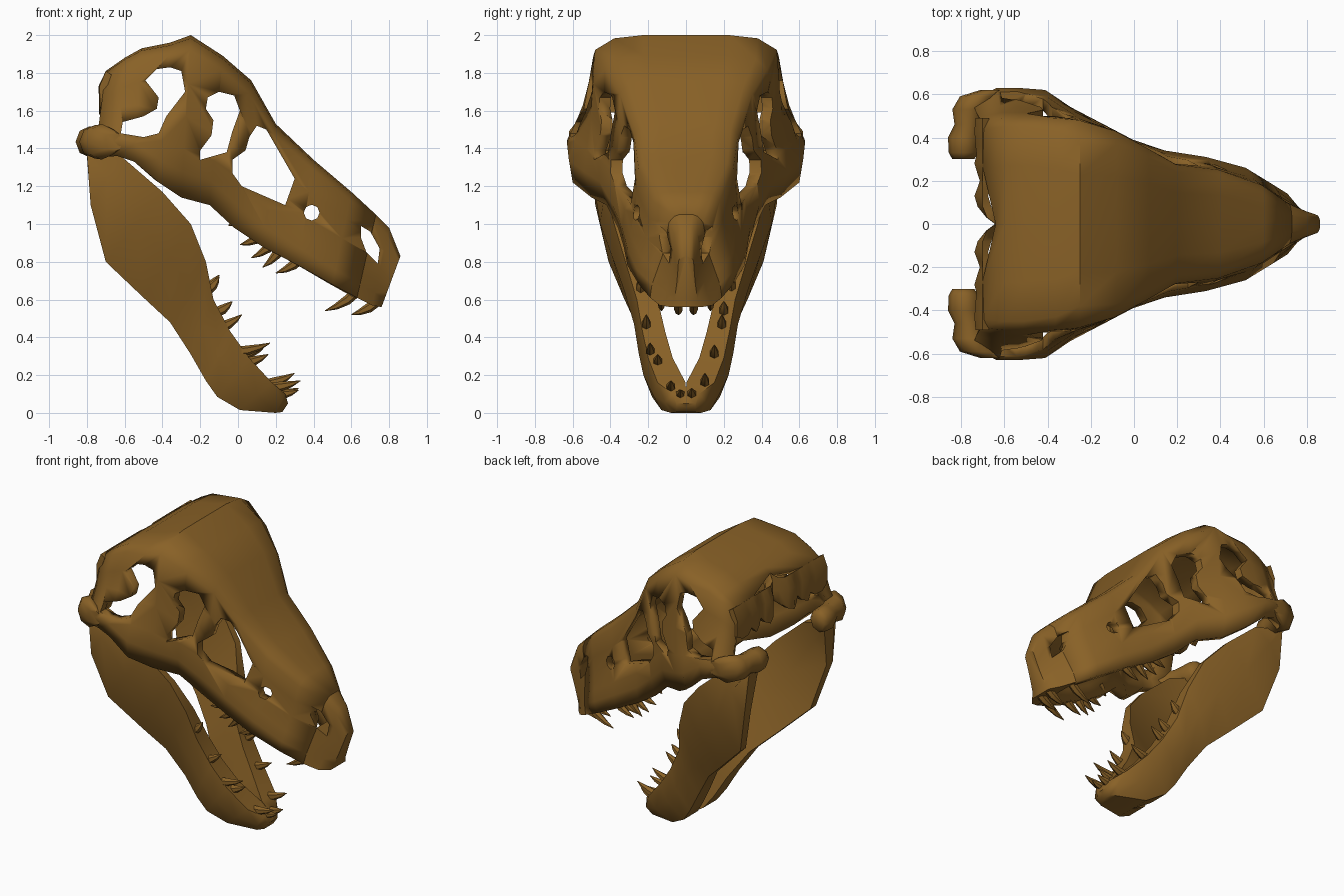
import bpy, bmesh, math
from mathutils import Vector

if "Cube" in bpy.data.objects:
    bpy.data.objects.remove(bpy.data.objects["Cube"])

bone = bpy.data.materials.new("bone")
bone.diffuse_color = (0.25, 0.12, 0.02, 1)
bone.use_nodes = True
bone.node_tree.nodes["Principled BSDF"].inputs["Base Color"].default_value = bone.diffuse_color


def make(name, bm, angle=50):
    me = bpy.data.meshes.new(name)
    bm.to_mesh(me)
    bm.free()
    ob = bpy.data.objects.new(name, me)
    bpy.context.collection.objects.link(ob)
    me.materials.append(bone)
    bpy.ops.object.select_all(action='DESELECT')
    bpy.context.view_layer.objects.active = ob
    ob.select_set(True)
    bpy.ops.object.shade_smooth_by_angle(angle=math.radians(angle))
    return ob


def loft(bm, rings, closed=True):
    """Skin a list of rings; closed rings are capped at both ends."""
    vs = [[bm.verts.new(p) for p in r] for r in rings]
    n = len(vs[0])
    faces = []
    for a, b in zip(vs, vs[1:]):
        for i in range(n if closed else n - 1):
            j = (i + 1) % n
            faces.append(bm.faces.new((a[i], a[j], b[j], b[i])))
    if closed:
        faces += [bm.faces.new(vs[0]), bm.faces.new(vs[-1])]
        bmesh.ops.recalc_face_normals(bm, faces=faces)
    return faces


def mirror_y(ob):
    m = ob.modifiers.new("mirror", 'MIRROR')
    m.use_axis = (False, True, False)
    m.use_mirror_merge = False


# Skull stations, back to nose: top x,z, bottom x,z, half widths roof, upper, cheek, bottom
STATIONS = [
    (-.70, 1.81, -.76, 1.35, .44, .48, .57, .55),
    (-.60, 1.88, -.64, 1.36, .45, .49, .63, .60),
    (-.51, 1.93, -.55, 1.33, .45, .49, .63, .61),
    (-.36, 1.96, -.42, 1.22, .43, .49, .62, .60),
    (-.25, 2.00, -.30, 1.14, .38, .48, .54, .50),
    (-.08, 1.89, -.15, 1.10, .37, .43, .46, .42),
    (.07, 1.76, -.02, .98, .31, .35, .39, .36),
    (.20, 1.53, .13, .88, .24, .275, .34, .33),
    (.40, 1.34, .32, .78, .22, .25, .31, .31),
    (.60, 1.17, .50, .68, .14, .18, .26, .25),
    (.73, 1.05, .63, .61, .06, .09, .18, .19),
    (.80, .98, .71, .57, .04, .06, .11, .14),
    (.86, .83, .76, .56, .025, .04, .06, .08)]


def section(s):
    top, bot = Vector((s[0], 0, s[1])), Vector((s[2], 0, s[3]))
    wr, wu, wm, wb = s[4:]
    half = []
    for t, w in ((0, wr * .6), (.02, wr), (.09, wu), (.3, wu * .82 + wm * .18),
                 (.5, wu * .6 + wm * .4), (.7, wu * .25 + wm * .75), (.84, wm), (1, wb)):
        p = top.lerp(bot, t)
        half.append(Vector((p.x, w, p.z)))
    left = [Vector((p.x, -p.y, p.z)) for p in reversed(half)]
    return left + [top] + half


# Hollow skull shell
bm = bmesh.new()
rings = [section(s) for s in STATIONS]
rings[0][len(rings[0]) // 2] = Vector((-.64, 0, 1.85))
loft(bm, rings[:11], closed=False)
bm.normal_update()
if sum(f.normal.z * f.calc_area() for f in bm.faces) < 0:
    bmesh.ops.reverse_faces(bm, faces=bm.faces)
skull = make("skull", bm)
sol = skull.modifiers.new("thickness", 'SOLIDIFY')
sol.thickness = .055
sol.offset = -1

# Solid nose tip
bm = bmesh.new()
loft(bm, rings[10:])
nose = make("nose_tip", bm)

# Side openings: temple, eye, snout window, small hole, nostril
HOLES = {
    "temple": [(-.49, 1.76), (-.43, 1.82), (-.36, 1.83), (-.30, 1.81), (-.28, 1.70), (-.38, 1.57),
               (-.42, 1.48), (-.50, 1.46), (-.62, 1.48), (-.61, 1.54), (-.50, 1.57), (-.43, 1.61), (-.42, 1.67)],
    "eye": [(-.16, 1.67), (-.10, 1.70), (-.02, 1.68), (.01, 1.60), (-.03, 1.49), (-.06, 1.38),
            (-.20, 1.34), (-.20, 1.39), (-.14, 1.47), (-.13, 1.55), (-.17, 1.61)],
    "window": [(.10, 1.52), (.15, 1.50), (.30, 1.24), (.25, 1.10), (.02, 1.20), (-.03, 1.27),
               (-.03, 1.34), (.04, 1.39), (.06, 1.46)],
    "small": [(.39 + .042 * math.cos(a * math.pi / 4), 1.06 + .042 * math.sin(a * math.pi / 4)) for a in range(8)],
    "nostril": [(.65, .99), (.70, .96), (.75, .87), (.74, .79), (.68, .85), (.65, .93)]}
for key, pts in HOLES.items():
    bm = bmesh.new()
    loft(bm, [[(x, y, z) for x, z in pts] for y in (-1, 1)])
    cutter = make(key + "_cutter", bm)
    cutter.hide_render = True
    cutter.hide_set(True)
    for target in ([skull, nose] if key == "nostril" else [skull]):
        b = target.modifiers.new(key, 'BOOLEAN')
        b.operation = 'DIFFERENCE'
        b.solver = 'EXACT'
        b.object = cutter

# Back of the skull, curving down to a scalloped lower edge
edge = [(0, -.64, 1.72), (.03, -.68, 1.65), (.08, -.72, 1.60), (.13, -.735, 1.58), (.17, -.72, 1.60),
        (.20, -.71, 1.64), (.23, -.72, 1.60), (.28, -.735, 1.58), (.32, -.725, 1.62), (.36, -.73, 1.59),
        (.43, -.735, 1.59), (.49, -.73, 1.62)]
edge = [(-y, x, z) for y, x, z in edge[:0:-1]] + edge
bm = bmesh.new()
loft(bm, [[(x, y, z), (x - .003, y, 1.73), (max(x, -.70), y, 1.81 + max(0, .04 - abs(y))),
           (x + .06, y, 1.79), (x + .035, y, 1.72), (x + .03, y, z)] for y, x, z in edge])
make("skull_back", bm, 60)

# Jaw hinge lumps
bm = bmesh.new()
loft(bm, [[(cx + r * math.cos(a * math.pi / 4), y, 1.435 + 1.1 * r * math.sin(a * math.pi / 4)) for a in range(8)]
          for y, cx, r in ((.30, -.79, .05), (.33, -.785, .072), (.40, -.785, .075), (.46, -.765, .065),
                           (.53, -.76, .08), (.59, -.72, .085), (.62, -.66, .05))])
mirror_y(make("jaw_hinge", bm, 65))

# Lower jaw stations: top x,z, bottom x,z, outer width top, bottom, thickness
JAW = [(-.80, 1.41, -.80, 1.36, .46, .46, .10), (-.62, 1.36, -.78, 1.10, .46, .48, .07),
       (-.40, 1.17, -.70, .80, .45, .41, .06), (-.25, 1.00, -.50, .61, .40, .33, .07),
       (-.17, .80, -.36, .48, .34, .27, .10), (-.13, .60, -.25, .31, .28, .22, .13),
       (-.04, .43, -.17, .17, .25, .20, .14), (.06, .29, -.11, .085, .22, .18, .15),
       (.18, .16, .01, .015, .17, .13, .168), (.25, .10, .20, .0, .09, .08, .09),
       (.265, .05, .235, .005, .05, .05, .05)]
bm = bmesh.new()
rings = []
for tx, tz, bx, bz, yt, yb, th in JAW:
    mx, mz = tx * .55 + bx * .45, tz * .55 + bz * .45
    ym = (yt + yb) / 2
    it, ib = yt - th, max(yb - th, 0)
    rings.append([(tx, it, tz), (tx, yt - .02 * (th > .05), tz), (mx, ym + .025 * (th > .05), mz),
                  (bx, yb, bz), (bx, ib, bz), (mx, (it + ib) / 2, mz)])
loft(bm, rings)
mirror_y(make("lower_jaw", bm))


def tooth(bm, bx, bz, tx, tz, y, bend):
    base, tip = Vector((bx, y, bz)), Vector((tx, y, tz))
    d = tip - base
    base -= d * .15
    n = Vector((-d.z, 0, d.x))
    mid = (base + tip) / 2 + n * bend
    u = n.normalized()
    rings = []
    for t, r in ((0, .026), (.35, .026), (.7, .016), (1, .002)):
        c = base.lerp(mid, t).lerp(mid.lerp(tip, t), t)
        rings.append([c + r * (u * math.cos(a * math.pi / 3) + Vector((0, 1, 0)) * math.sin(a * math.pi / 3))
                      for a in range(6)])
    loft(bm, rings)


# Upper teeth: base x,z, tip x,z, y
bm = bmesh.new()
for t in [(.0, 1.04, -.05, .99, .33), (.12, .94, .01, .89, .31), (.18, .90, .07, .82, .30),
          (.22, .87, .13, .77, .29), (.32, .81, .20, .74, .28), (.61, .63, .46, .54, .13), (.72, .58, .60, .52, .04)]:
    tooth(bm, *t, .15)
mirror_y(make("upper_teeth", bm))

# Lower teeth, slightly different on each side
bm = bmesh.new()
for t in [(-.15, .67, -.10, .73, .24), (-.10, .54, -.03, .59, .20), (-.08, .46, .02, .52, .19),
          (.03, .31, .15, .36, .15), (.17, .16, .30, .21, .10), (.22, .10, .32, .13, .03),
          (-.15, .66, -.10, .72, -.24), (-.08, .46, .02, .52, -.21), (.01, .33, .17, .37, -.19),
          (.05, .27, .16, .31, -.15), (.19, .14, .33, .17, -.08), (.21, .10, .32, .12, -.03)]:
    tooth(bm, *t, -.12)
make("lower_teeth", bm)
